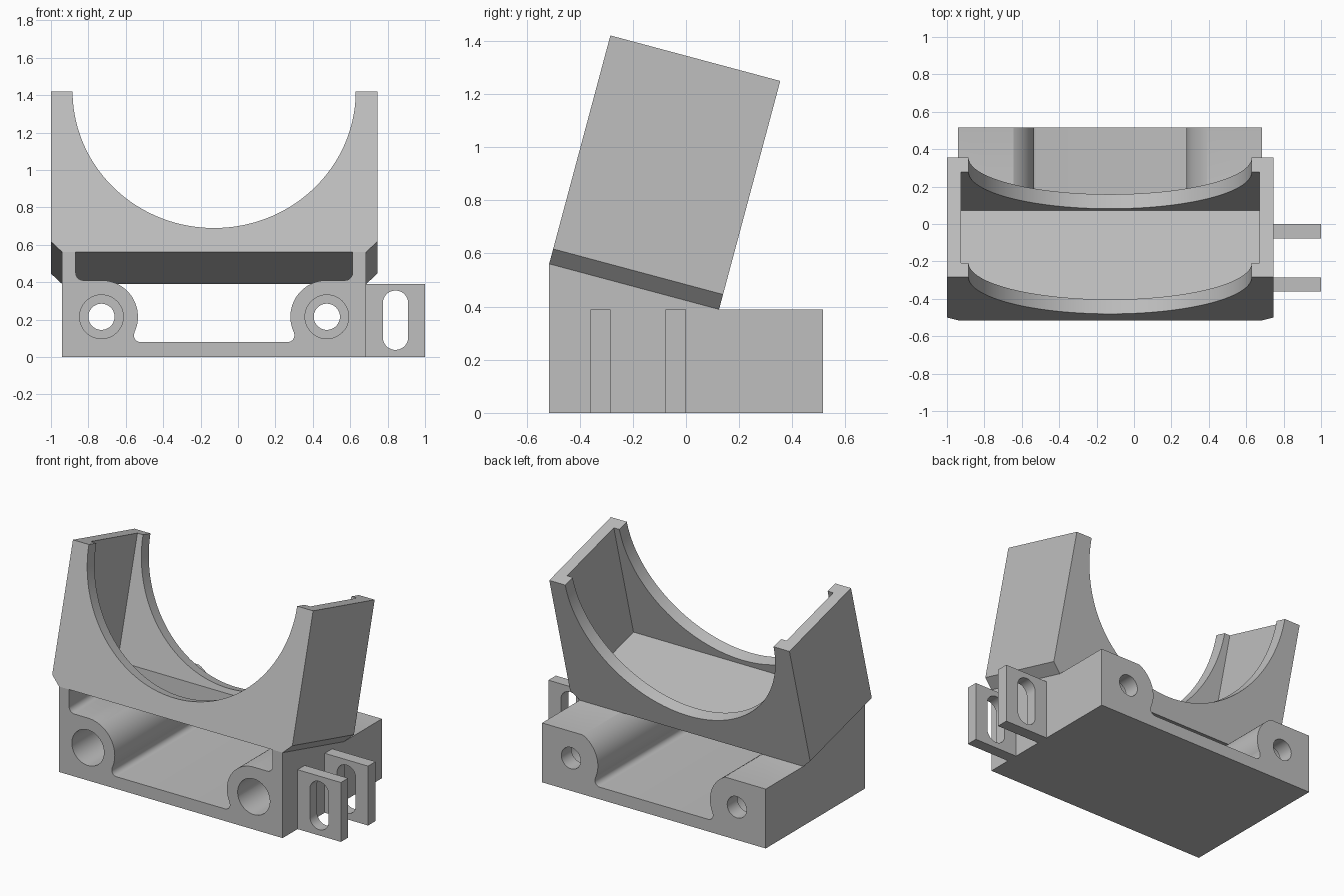
import bpy, bmesh
from math import radians, sin, cos, pi
from mathutils import Matrix

if "Cube" in bpy.data.objects:
    bpy.data.objects.remove(bpy.data.objects["Cube"])

grey = bpy.data.materials.new("light_grey")
grey.use_nodes = True
COLOUR = (0.52, 0.52, 0.52, 1)
grey.diffuse_color = COLOUR
grey.node_tree.nodes["Principled BSDF"].inputs["Base Color"].default_value = COLOUR

MID = -0.1275            # symmetry plane of cradle and base
HALF = 0.8125            # half width of the base
DEPTH = 0.515            # half depth of the base


def arc(cx, cz, r, a0, a1, n=24):
    return [(cx + r * cos(radians(a0 + (a1 - a0) * i / n)),
             cz + r * sin(radians(a0 + (a1 - a0) * i / n))) for i in range(n + 1)]


def circle(cx, cz, r, n=48):
    return arc(cx, cz, r, 0, 360, n)[:-1]


def mirrored(right):
    """Close a right-hand outline with its mirror image about x = 0."""
    return right + [(-x, z) for x, z in reversed(right)]


def prism(name, outline, start, end, axis="Y"):
    """Extrude an (x, z) outline along y, or a (y, z) outline along x."""
    bm = bmesh.new()
    place = (lambda p, d: (p[0], d, p[1])) if axis == "Y" else (lambda p, d: (d, p[0], p[1]))
    face = bm.faces.new([bm.verts.new(place(p, start)) for p in outline])
    new = bmesh.ops.extrude_face_region(bm, geom=[face])["geom"]
    move = (0, end - start, 0) if axis == "Y" else (end - start, 0, 0)
    bmesh.ops.translate(bm, vec=move, verts=[v for v in new if isinstance(v, bmesh.types.BMVert)])
    bmesh.ops.recalc_face_normals(bm, faces=bm.faces)
    mesh = bpy.data.meshes.new(name)
    bm.to_mesh(mesh)
    bm.free()
    mesh.materials.append(grey)
    obj = bpy.data.objects.new(name, mesh)
    bpy.context.collection.objects.link(obj)
    return obj


def activate(obj):
    bpy.ops.object.select_all(action="DESELECT")
    obj.select_set(True)
    bpy.context.view_layer.objects.active = obj


def cut(obj, cutter):
    activate(obj)
    mod = obj.modifiers.new("cut", "BOOLEAN")
    mod.operation, mod.solver, mod.object = "DIFFERENCE", "EXACT", cutter
    bpy.ops.object.modifier_apply(modifier=mod.name)
    bpy.data.objects.remove(cutter)


def smooth(obj):
    activate(obj)
    bpy.ops.object.shade_smooth_by_angle(angle=radians(25))


# Base block with its sloping seat
base = prism("base", [(-DEPTH, 0), (DEPTH, 0), (DEPTH, 0.39), (0.125, 0.39), (-DEPTH, 0.561)],
             MID - HALF, MID + HALF, "X")

# Channel between the two round bosses
BOSS_X, BOSS_Z, BOSS_R = 0.6025, 0.215, 0.195
right = arc(0.394, 0.115, 0.035, -90, 25, 10)
right += arc(BOSS_X, BOSS_Z, BOSS_R, 205, 90, 32)
right += arc(0.70, 0.45, 0.04, -90, 0, 8)
right += [(0.74, 0.8)]
channel = prism("channel_cutter", mirrored(right), -0.7, 0.7)
channel.location.x = MID
cut(base, channel)

# Counterbored screw holes through the bosses
for side in (-1, 1):
    x = MID + side * BOSS_X
    cut(base, prism("bore_cutter", circle(x, BOSS_Z, 0.117), -0.7, 0.41))
    cut(base, prism("hole_cutter", circle(x, BOSS_Z, 0.07), 0.3, 0.7))
smooth(base)

# Cradle: chamfered block with a semicircular mouth, built level then tilted
WIDE, TALL, LONG, MOUTH = 0.8725, 0.89, 0.662, 0.757
right = [(HALF, 0), (WIDE, 0.058), (WIDE, TALL)] + arc(0, TALL, MOUTH, 0, -90, 40)
left = [(-x, z) for x, z in reversed(right[:-1])]
cradle = prism("cradle", right + left, 0, LONG)

# Box pocket behind the two end lips
pocket = prism("pocket_cutter", [(-0.7975, 0.1), (0.7975, 0.1), (0.7975, 1.2), (-0.7975, 1.2)],
               0.08, LONG - 0.08)
cut(cradle, pocket)
cradle.data.transform(Matrix.Translation((MID, -DEPTH, 0.561)) @ Matrix.Rotation(radians(-15), 4, "X"))
smooth(cradle)

# Pair of slotted side lugs
for name, y0, y1 in (("front_lug", -0.36, -0.285), ("rear_lug", -0.078, 0.0)):
    lug = prism(name, [(0.685, 0), (1, 0), (1, 0.39), (0.685, 0.39)], y0, y1)
    slot = arc(0.842, 0.287, 0.068, 0, 180) + arc(0.842, 0.106, 0.068, 180, 360)
    cut(lug, prism("slot_cutter", slot, y0 - 0.1, y1 + 0.1))
    smooth(lug)
